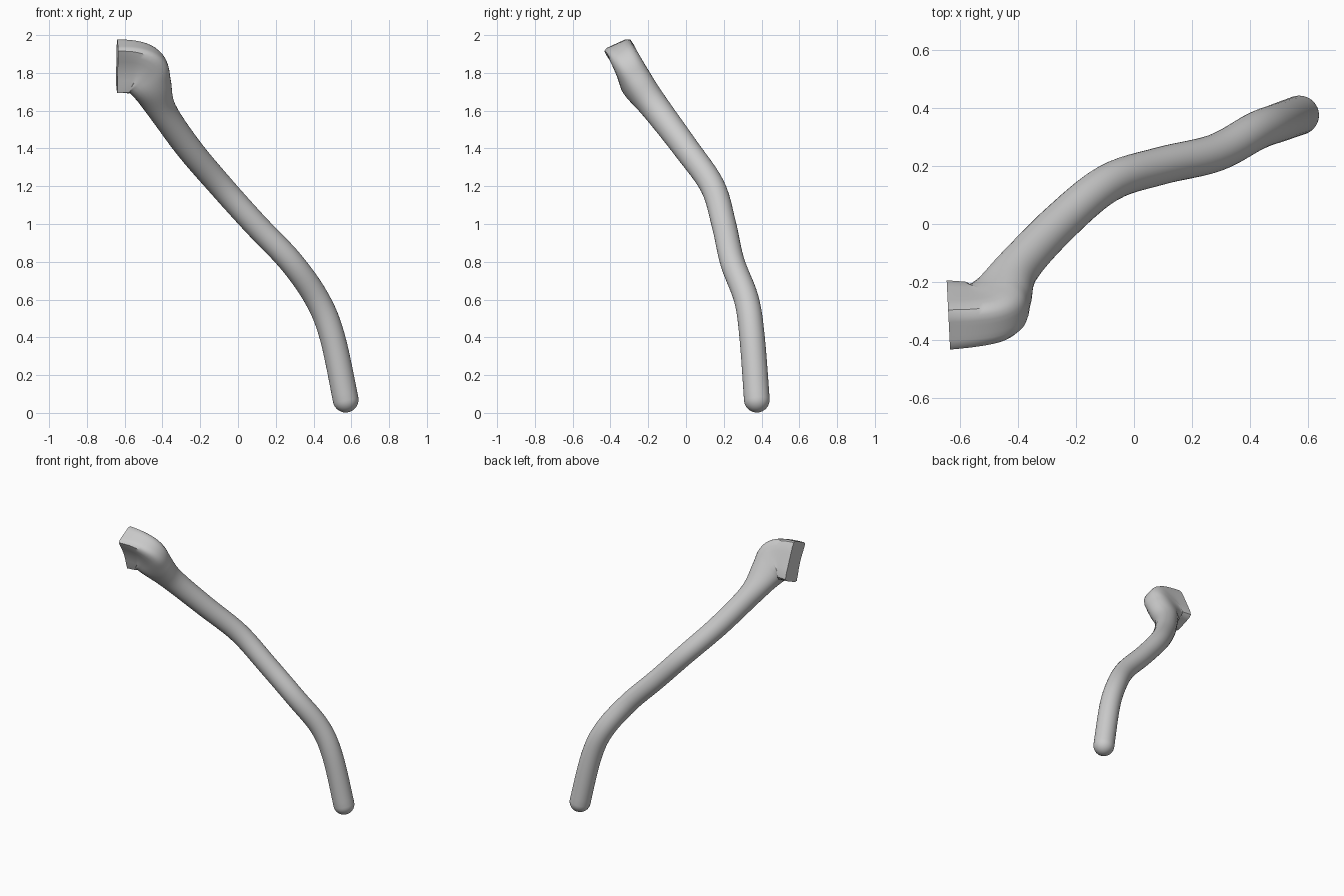
import bpy, bmesh, math
from mathutils import Vector

cube = bpy.data.objects.get("Cube")
if cube:
    bpy.data.objects.remove(cube, do_unlink=True)

SIDES = 32
STEPS = 6
UP_REF = Vector((0.8, -0.2, 0.5))

# Round limb stations, bottom to top: centre x, y, z, radius
limb = [
    (0.57, 0.375, 0.07, 0.068),
    (0.50, 0.35, 0.4, 0.067),
    (0.42, 0.32, 0.6, 0.066),
    (0.28, 0.245, 0.8, 0.065),
    (0.09, 0.2, 1.0, 0.065),
    (-0.09, 0.14, 1.2, 0.066),
    (-0.26, 0.0, 1.4, 0.069),
    (-0.4, -0.15, 1.6, 0.076),
]

# Squared head stations: inner point, outer point, half width, squareness, front hollow
head = [
    ((-0.51, -0.21, 1.64), (-0.41, -0.29, 1.82), 0.084, 2.4, 0.0),
    ((-0.54, -0.24, 1.68), (-0.46, -0.35, 1.92), 0.084, 3.5, 0.01),
    ((-0.57, -0.26, 1.71), (-0.54, -0.365, 1.95), 0.082, 6, 0.02),
    ((-0.64, -0.26, 1.715), (-0.64, -0.37, 1.955), 0.083, 9, 0.02),
]


def station(centre, long_axis, half_long, half_wide, power, hollow):
    return (Vector(centre), long_axis.normalized(), half_long, half_wide, power, hollow)


def spline(a, b, c, d, t):
    """Catmull-Rom blend, for numbers and vectors alike."""
    return (b * 2 + (c - a) * t + (a * 2 - b * 5 + c * 4 - d) * t ** 2
            + (b * 3 - a - c * 3 + d) * t ** 3) * 0.5


def add_ring(bm, st, tangent):
    centre, axis, half_long, half_wide, power, hollow = st
    v = (axis - tangent * axis.dot(tangent)).normalized()
    u = tangent.cross(v)
    verts = []
    for i in range(SIDES):
        a = math.tau * i / SIDES
        c, s = math.cos(a), math.sin(a)
        k = (abs(c) ** power + abs(s) ** power) ** (-1 / power)
        wide = k * c * half_wide
        if c < 0:
            wide += hollow * max(0, 1 - (k * s) ** 2)
        verts.append(bm.verts.new(centre + u * wide + v * (k * s * half_long)))
    return verts


# Gather the stations and resample them smoothly
stations = [station((x, y, z), UP_REF, r, r, 2, 0) for x, y, z, r in limb]
for inner, outer, wide, power, hollow in head:
    i, o = Vector(inner), Vector(outer)
    stations.append(station((i + o) / 2, o - i, (o - i).length / 2, wide, power, hollow))

path = []
last = len(stations) - 1
for n in range(last):
    quad = [stations[min(max(n + k, 0), last)] for k in (-1, 0, 1, 2)]
    for j in range(STEPS):
        path.append(tuple(spline(*vals, j / STEPS) for vals in zip(*quad)))
path.append(stations[-1])

# Loft the limb and head
bm = bmesh.new()
rings = []
start = (path[1][0] - path[0][0]).normalized()
tip, radius = path[0][0], limb[0][3]
for j in range(1, 8):  # rounded foot
    a = math.pi / 2 * j / 8
    r = radius * math.sin(a)
    rings.append(add_ring(bm, station(tip - start * radius * math.cos(a), UP_REF, r, r, 2, 0), start))
for n, st in enumerate(path):
    tangent = path[min(n + 1, len(path) - 1)][0] - path[max(n - 1, 0)][0]
    # ease the last sections square to the flat mounting face
    ease = max(0, 1 - (len(path) - 1 - n) / (STEPS * 1.5))
    tangent = tangent.normalized().lerp(Vector((-1, -0.05, 0)), ease).normalized()
    rings.append(add_ring(bm, st, tangent))

for a, b in zip(rings, rings[1:]):
    for i in range(SIDES):
        k = (i + 1) % SIDES
        bm.faces.new((a[i], a[k], b[k], b[i]))
pole = bm.verts.new(tip - start * radius)
for i in range(SIDES):
    bm.faces.new((pole, rings[0][(i + 1) % SIDES], rings[0][i]))
bm.faces.new(rings[-1])  # flat mounting face
bmesh.ops.recalc_face_normals(bm, faces=bm.faces)

mesh = bpy.data.meshes.new("curved_limb")
bm.to_mesh(mesh)
bm.free()
limb_object = bpy.data.objects.new("curved_limb", mesh)
bpy.context.collection.objects.link(limb_object)

# Plain grey finish
grey = bpy.data.materials.new("plain_grey")
grey.use_nodes = True
colour = (0.6, 0.6, 0.6, 1)
grey.diffuse_color = colour
grey.node_tree.nodes["Principled BSDF"].inputs["Base Color"].default_value = colour
mesh.materials.append(grey)

bpy.ops.object.select_all(action='DESELECT')
limb_object.select_set(True)
bpy.context.view_layer.objects.active = limb_object
bpy.ops.object.shade_smooth_by_angle(angle=math.radians(40))
